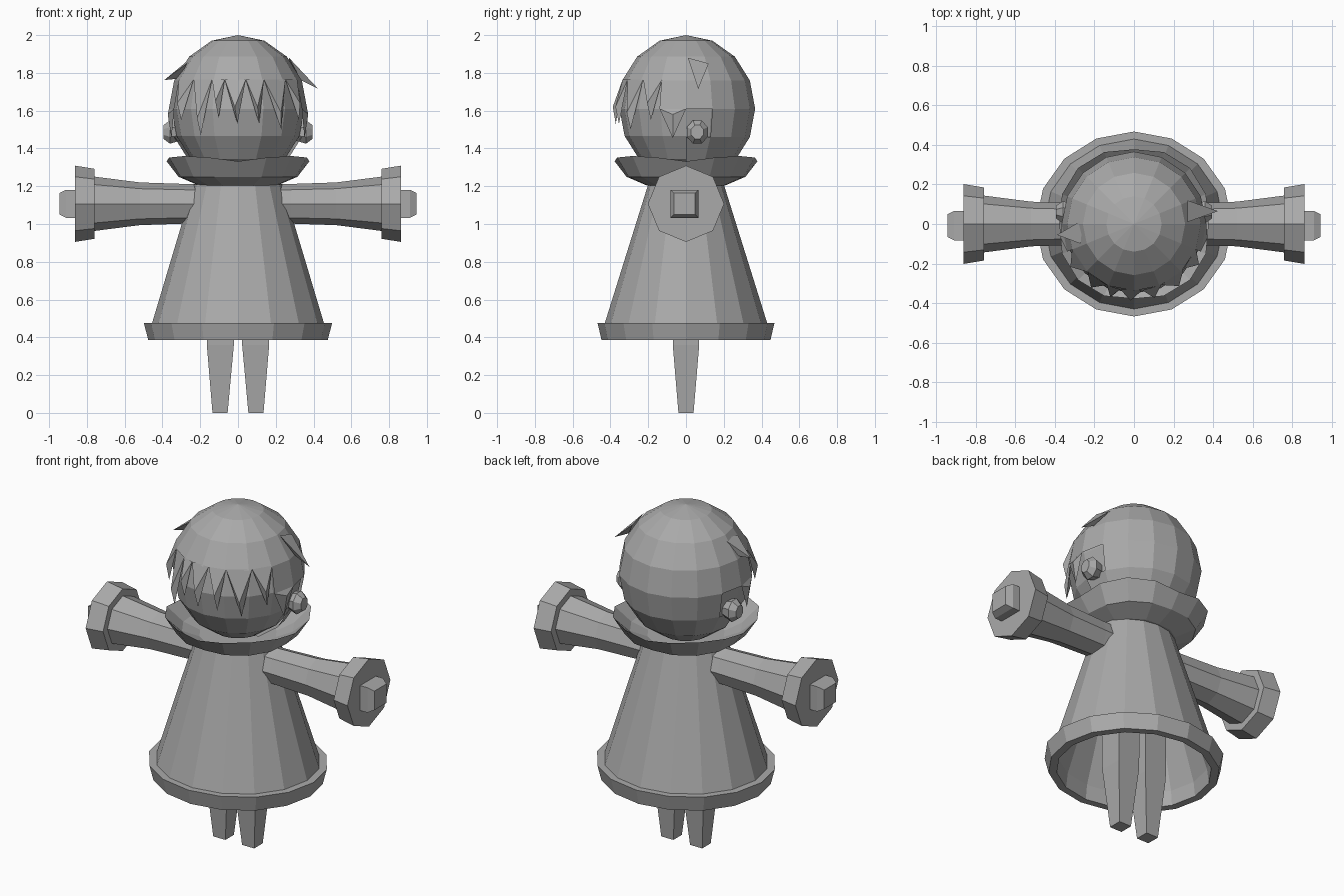
import bpy, bmesh, math
from mathutils import Vector, Matrix

if "Cube" in bpy.data.objects:
    bpy.data.objects.remove(bpy.data.objects["Cube"])

grey = bpy.data.materials.new("plain_grey")
grey.diffuse_color = (0.4, 0.4, 0.4, 1)
grey.use_nodes = True
grey.node_tree.nodes["Principled BSDF"].inputs["Base Color"].default_value = grey.diffuse_color


def finish(name, bm, recalc=True):
    if recalc:
        bmesh.ops.recalc_face_normals(bm, faces=bm.faces[:])
    me = bpy.data.meshes.new(name)
    bm.to_mesh(me)
    bm.free()
    me.materials.append(grey)
    ob = bpy.data.objects.new(name, me)
    bpy.context.collection.objects.link(ob)
    return ob


def loft(name, rings, cap_start=False, cap_end=False):
    """Skin a list of equally long point rings."""
    bm = bmesh.new()
    rows = [[bm.verts.new(p) for p in r] for r in rings]
    n = len(rows[0])
    for a, b in zip(rows, rows[1:]):
        for i in range(n):
            j = (i + 1) % n
            bm.faces.new((a[i], a[j], b[j], b[i]))
    if cap_start:
        bm.faces.new(rows[0][::-1])
    if cap_end:
        bm.faces.new(rows[-1])
    return finish(name, bm)


def z_ring(z, rx, ry, n=16):
    return [(rx * math.cos(2 * math.pi * i / n), ry * math.sin(2 * math.pi * i / n), z)
            for i in range(n)]


def x_ring(x, r, cy, cz, n=8, turn=0.0, rz=None):
    rz = rz or r
    return [(x, cy + r * math.sin(2 * math.pi * i / n + turn),
             cz + rz * math.cos(2 * math.pi * i / n + turn)) for i in range(n)]


def rect(z, x0, x1, y):
    return [(x0, -y, z), (x1, -y, z), (x1, y, z), (x0, y, z)]


def tetra(bm, pts):
    v = [bm.verts.new(p) for p in pts]
    for f in ((0, 1, 2), (0, 1, 3), (1, 2, 3), (0, 2, 3)):
        bm.faces.new([v[i] for i in f])


# Dress: lining, hem band and tapered body, closed under the collar
loft("dress", [z_ring(1.15, 0.20, 0.17), z_ring(0.47, 0.42, 0.395),
               z_ring(0.385, 0.43, 0.405), z_ring(0.385, 0.475, 0.447),
               z_ring(0.475, 0.498, 0.468), z_ring(0.475, 0.455, 0.43),
               z_ring(1.21, 0.235, 0.20)], cap_start=True, cap_end=True)


# Collar: flared ring with raised corners
def collar_ring(z, r, lift):
    pts = []
    for i in range(16):
        a = 2 * math.pi * i / 16
        d = abs(math.sin(2 * a))
        q = r * (1 + 0.06 * d)
        pts.append((q * math.cos(a), q * math.sin(a), z + lift * d))
    return pts


loft("collar", [collar_ring(1.205, 0.21, 0), collar_ring(1.25, 0.315, 0),
                collar_ring(1.332, 0.378, 0.028), collar_ring(1.27, 0.29, 0),
                collar_ring(1.23, 0.20, 0)], cap_start=True, cap_end=True)

# Arms, cuffs, hands, legs and ears on both sides
CZ = 1.107
for side, s in (("left", -1), ("right", 1)):
    loft(side + "_sleeve", [x_ring(s * x, r, 0, CZ) for x, r in
                            ((0.15, 0.105), (0.28, 0.105), (0.52, 0.113), (0.77, 0.145))],
         True, True)
    loft(side + "_cuff", [x_ring(s * 0.76, 0.185, 0, CZ), x_ring(s * 0.863, 0.202, 0, CZ)],
         True, True)
    q = math.pi / 4
    loft(side + "_hand", [x_ring(s * x, r, -0.008, CZ, 4, q) for x, r in
                          ((0.85, 0.105), (0.91, 0.105), (0.945, 0.08))], True, True)
    loft(side + "_leg", [rect(0, s * 0.055, s * 0.135, 0.04),
                         rect(0.36, s * 0.022, s * 0.165, 0.07),
                         rect(0.75, s * 0.022, s * 0.165, 0.072)], True, True)
    loft(side + "_ear", [x_ring(s * x, r, 0.06, 1.487, 8, math.pi / 8, r * 1.12) for x, r in
                         ((0.31, 0.045), (0.36, 0.06), (0.395, 0.035))], True, True)

# Head under the hair
bm = bmesh.new()
bmesh.ops.create_uvsphere(bm, u_segments=16, v_segments=8, radius=1,
                          matrix=Matrix.Translation((0, 0, 1.61)) @ Matrix.Diagonal((0.352, 0.352, 0.375, 1)))
finish("head", bm)

# Hair shell: open over the face and around each ear
bm = bmesh.new()
bmesh.ops.create_uvsphere(bm, u_segments=16, v_segments=8, radius=1,
                          matrix=Matrix.Translation((0, 0, 1.61)) @ Matrix.Diagonal((0.366, 0.366, 0.39, 1)))
gone = []
for f in bm.faces:
    c = f.calc_center_median()
    face_gap = c.z < 1.75 and c.y < -0.12
    cheek_gap = c.z < 1.6 and c.y < 0
    ear_gap = 1.46 < c.z < 1.6 and 0 < c.y < 0.12
    if face_gap or cheek_gap or ear_gap:
        gone.append(f)
bmesh.ops.delete(bm, geom=gone, context='FACES')
finish("hair_cap", bm, recalc=False)


# Fringe: pointed locks hanging from the hair edge around the brow
def around(deg, r, z):
    a = math.radians(deg)
    return (r * math.sin(a), -r * math.cos(a), z)


bm = bmesh.new()
tops = [-68, -44, -24, -12, 7, 24, 48, 68]
tips = [1.55, 1.47, 1.56, 1.53, 1.53, 1.50, 1.55]
for a0, a1, z in zip(tops, tops[1:], tips):
    m = (a0 + a1) / 2
    tetra(bm, (around(a0, 0.338, 1.765), around(a1, 0.338, 1.765),
               around(m + 2, 0.372, z), around(m, 0.388, z + 0.09)))
# Longer side locks in front of the ears
for s in (-1, 1):
    tetra(bm, ((s * 0.366, 0.0, 1.61), (s * 0.338, -0.14, 1.61),
               (s * 0.352, -0.07, 1.455), (s * 0.372, -0.07, 1.58)))
finish("fringe", bm)

# Two stray locks sticking out from the crown
bm = bmesh.new()
tetra(bm, ((-0.26, 0.02, 1.87), (-0.27, -0.10, 1.85), (-0.31, -0.02, 1.77), (-0.39, -0.055, 1.762)))
tetra(bm, ((0.27, 0.01, 1.88), (0.27, 0.12, 1.85), (0.335, 0.06, 1.76), (0.425, 0.065, 1.715)))
finish("stray_locks", bm)
